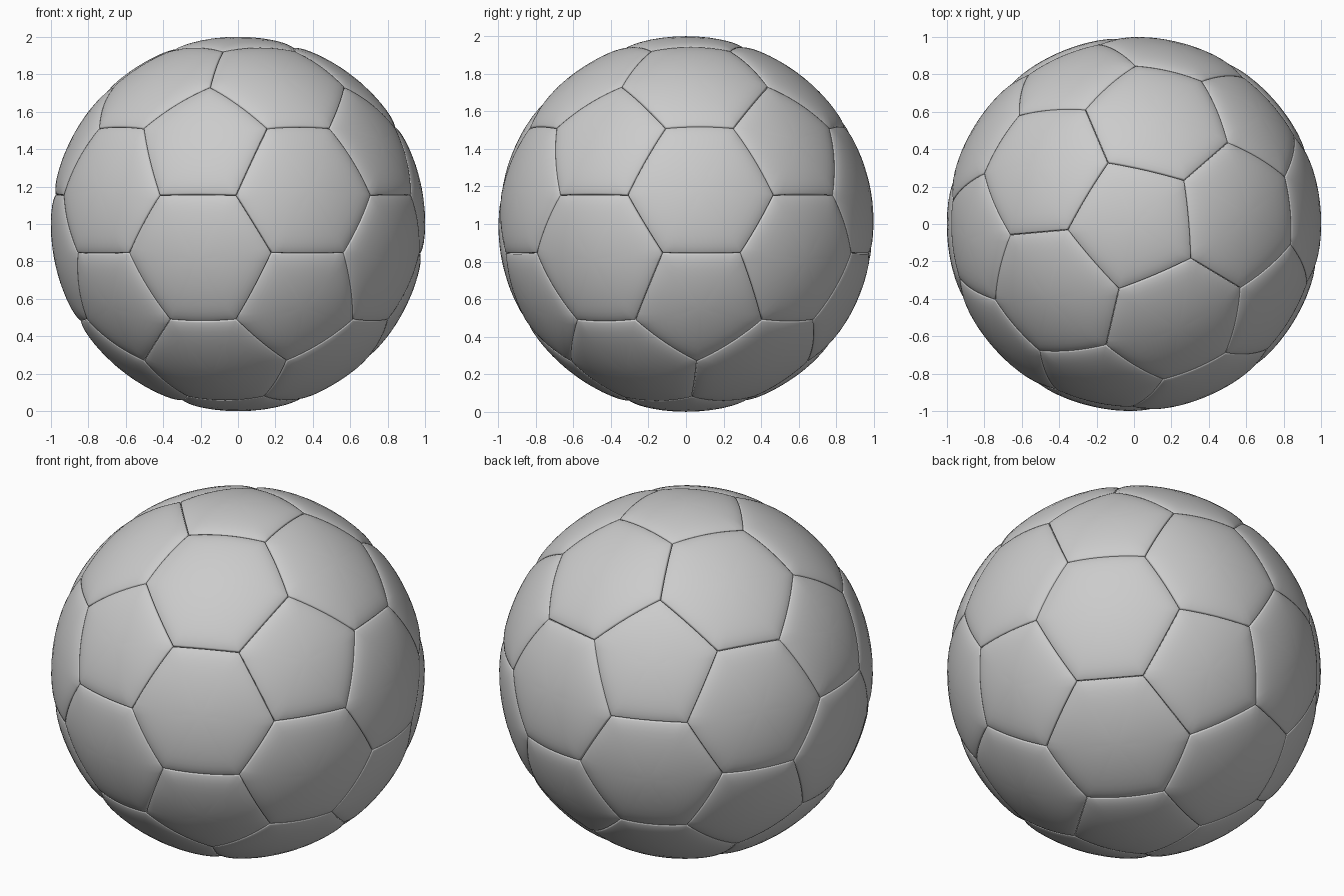
import bpy
import bmesh
from itertools import combinations
from math import atan2, cos, exp, radians, sin, sqrt
from mathutils import Vector

if "Cube" in bpy.data.objects:
    bpy.data.objects.remove(bpy.data.objects["Cube"], do_unlink=True)

CENTRE = Vector((0, 0, 1))
SPIN = 41        # turn of the ball about its upright axis, degrees
SEGMENTS = 10    # divisions along each seam
RINGS = (0.2, 0.4, 0.58, 0.72, 0.82, 0.89, 0.94, 0.975, 0.992, 1.0)

leather = bpy.data.materials.new("grey_leather")
leather.use_nodes = True
GREY = (0.6, 0.6, 0.6, 1)
leather.diffuse_color = GREY
leather.node_tree.nodes["Principled BSDF"].inputs["Base Color"].default_value = GREY


def sort_around(axis, points):
    """Order points counter-clockwise as seen from outside."""
    u = axis.orthogonal().normalized()
    v = axis.cross(u)
    return sorted(points, key=lambda p: atan2(p.dot(v), p.dot(u)))


def add_panel(bm, axis, corners):
    """Puffed spherical panel: rings from its middle out to the seam."""
    corners = sort_around(axis, corners)
    count = len(corners)
    rim = [corners[i].slerp(corners[(i + 1) % count], k / SEGMENTS)
           for i in range(count) for k in range(SEGMENTS)]
    apothem = (corners[0].lerp(corners[1], 0.5) - axis).length
    middle = bm.verts.new(CENTRE + axis)
    previous = None
    for s in RINGS:
        gap = (1 - s) * apothem
        radius = 1 - 0.014 * exp(-gap / 0.035) - (0.012 if s == 1 else 0)
        ring = [bm.verts.new(CENTRE + axis.lerp(p, s).normalized() * radius)
                for p in rim]
        for i in range(len(ring)):
            j = (i + 1) % len(ring)
            if previous:
                bm.faces.new((previous[i], ring[i], ring[j], previous[j]))
            else:
                bm.faces.new((middle, ring[i], ring[j]))
        previous = ring


def add_object(name, panels):
    bm = bmesh.new()
    for axis, corners in panels:
        add_panel(bm, axis, corners)
    for face in bm.faces:
        face.smooth = True
    mesh = bpy.data.meshes.new(name)
    bm.to_mesh(mesh)
    bm.free()
    mesh.materials.append(leather)
    bpy.context.collection.objects.link(bpy.data.objects.new(name, mesh))


# Pentagon centres: the twelve corners of an icosahedron
height = 1 / sqrt(5)
hubs = [Vector((0, 0, 1))]
for k in range(5):
    a = radians(SPIN + 72 * k)
    hubs.append(Vector((2 * height * cos(a), 2 * height * sin(a), height)))
hubs += [-h for h in hubs]


def near(a, b):
    return a is not b and a.dot(b) > 0.4


# Each pentagon corner lies a third of the way to a neighbouring hub
pentagons = [(h, [h.slerp(n, 1 / 3) for n in hubs if near(h, n)]) for h in hubs]

# Hexagons fill the gap between every three neighbouring hubs
hexagons = []
for trio in combinations(hubs, 3):
    if all(near(a, b) for a, b in combinations(trio, 2)):
        axis = (trio[0] + trio[1] + trio[2]).normalized()
        hexagons.append((axis, [a.slerp(b, 1 / 3) for a in trio for b in trio
                                if a is not b]))

add_object("pentagon_panels", pentagons)
add_object("hexagon_panels", hexagons)
